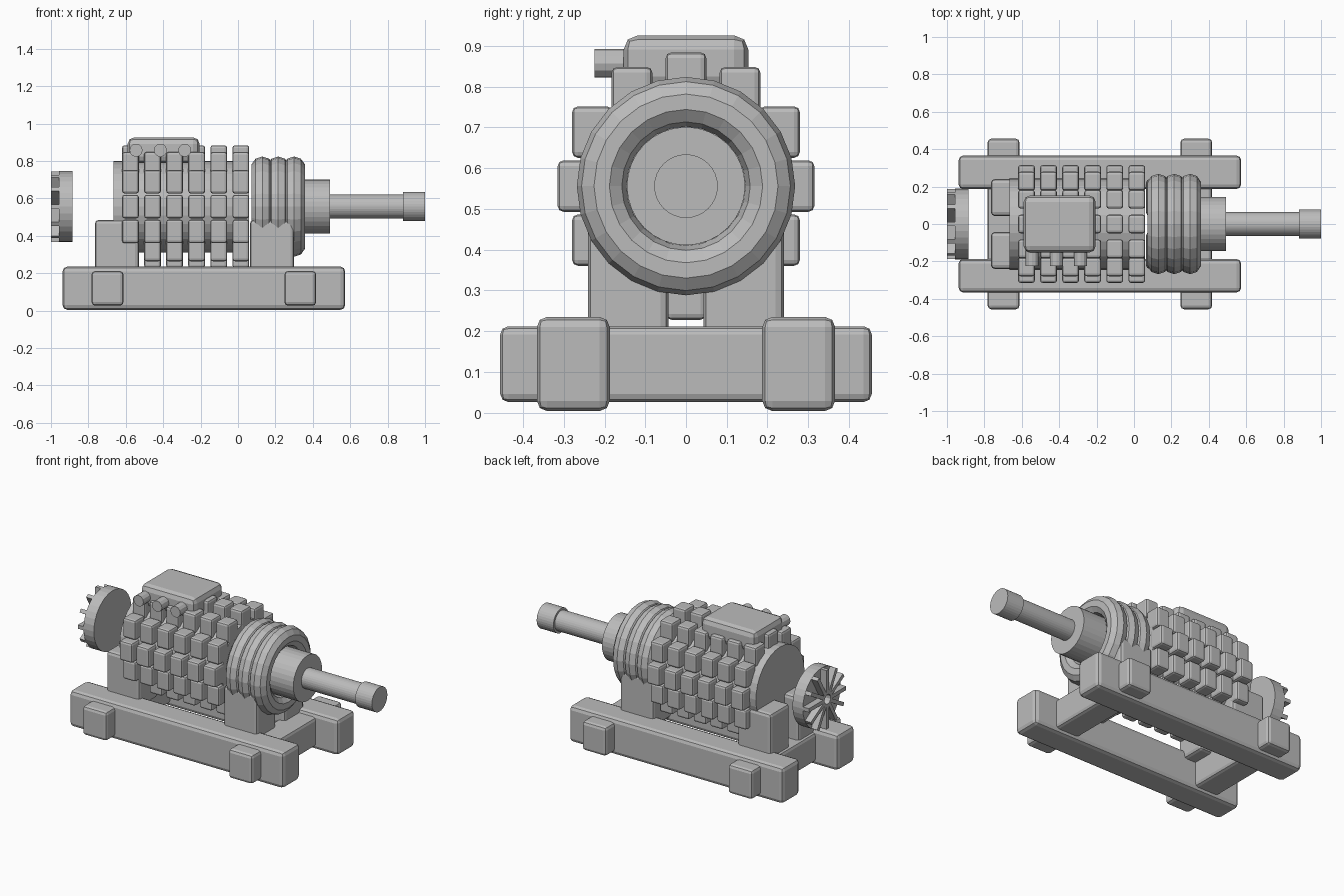
import bpy, math
from mathutils import Matrix

cube = bpy.data.objects.get("Cube")
if cube:
    bpy.data.objects.remove(cube, do_unlink=True)

AXIS_Z = 0.556

metal = bpy.data.materials.new("grey_metal")
metal.use_nodes = True
GREY = (0.5, 0.5, 0.5, 1)
metal.diffuse_color = GREY
metal.node_tree.nodes["Principled BSDF"].inputs["Base Color"].default_value = GREY


def finish(name):
    ob = bpy.context.object
    ob.name = name
    ob.data.materials.clear()
    ob.data.materials.append(metal)
    return ob


def block(name, x, y, z, bevel=0.02):
    """Bevelled box from (min, max) ranges on each axis."""
    ranges = (x, y, z)
    bpy.ops.mesh.primitive_cube_add(size=1, location=[(a + b) / 2 for a, b in ranges])
    ob = finish(name)
    ob.data.transform(Matrix.Diagonal([b - a for a, b in ranges] + [1]))
    if bevel:
        mod = ob.modifiers.new("soft_edges", "BEVEL")
        mod.width = bevel
        mod.segments = 2
    return ob


def rod(name, x0, x1, radius, sides=32):
    """Cylinder along x on the motor axis."""
    bpy.ops.mesh.primitive_cylinder_add(
        vertices=sides, radius=radius, depth=x1 - x0,
        location=((x0 + x1) / 2, 0, AXIS_Z), rotation=(0, math.pi / 2, 0))
    return finish(name)


# Base frame: two skids, two cross beams, four pillars
for side, label in ((1, "left"), (-1, "right")):
    skid_y = sorted((side * 0.187, side * 0.366))
    block(f"skid_{label}", (-0.938, 0.573), skid_y, (0.004, 0.235), 0.025)
    pillar_y = sorted((side * 0.043, side * 0.24))
    block(f"rear_pillar_{label}", (-0.765, -0.53), pillar_y, (0.18, 0.485))
    block(f"front_pillar_{label}", (0.064, 0.3), pillar_y, (0.18, 0.485))
block("rear_cross_beam", (-0.783, -0.612), (-0.456, 0.456), (0.026, 0.212))
block("front_cross_beam", (0.248, 0.418), (-0.456, 0.456), (0.026, 0.212))

# Motor body with rings of cooling blocks
rod("motor_body", -0.665, 0.058, 0.245)
FIN_RADIUS = 0.265
for column in range(6):
    x = -0.575 + column * 0.118
    for row in range(12):
        a = row * math.tau / 12
        y = FIN_RADIUS * math.sin(a)
        z = AXIS_Z + FIN_RADIUS * math.cos(a)
        block(f"cooling_block_{column}_{row}", (x - 0.045, x + 0.045),
              (y - 0.05, y + 0.05), (z - 0.063, z + 0.063), 0.014)

# Ribbed collar, housing and output shaft
for i in range(3):
    bpy.ops.mesh.primitive_torus_add(
        major_segments=24, minor_segments=10, major_radius=0.207, minor_radius=0.061,
        location=(0.13 + i * 0.085, 0, AXIS_Z), rotation=(0, math.pi / 2, 0))
    finish(f"collar_ring_{i}")
rod("bearing_housing", 0.1, 0.492, 0.145)
rod("output_shaft", 0.45, 0.9, 0.064)
rod("shaft_tip", 0.882, 1.0, 0.078)

# Terminal box and cable glands
block("terminal_box", (-0.59, -0.205), (-0.153, 0.153), (0.79, 0.926), 0.035)
for i in range(3):
    bpy.ops.mesh.primitive_cylinder_add(
        vertices=12, radius=0.035, depth=0.12,
        location=(-0.545 + i * 0.13, -0.165, 0.857), rotation=(math.pi / 2, 0, 0))
    finish(f"cable_gland_{i}")

# Rear fan: disc with radial blades
rod("fan_disc", -0.958, -0.885, 0.19)
for i in range(12):
    blade = block(f"fan_blade_{i}", (-1.0, -0.94), (-0.012, 0.012), (0.03, 0.188), 0)
    centre = blade.location.copy()
    turn = Matrix.Rotation(i * math.tau / 12, 4, "X")
    blade.matrix_world = Matrix.Translation((0, 0, AXIS_Z)) @ turn @ Matrix.Translation(centre)
